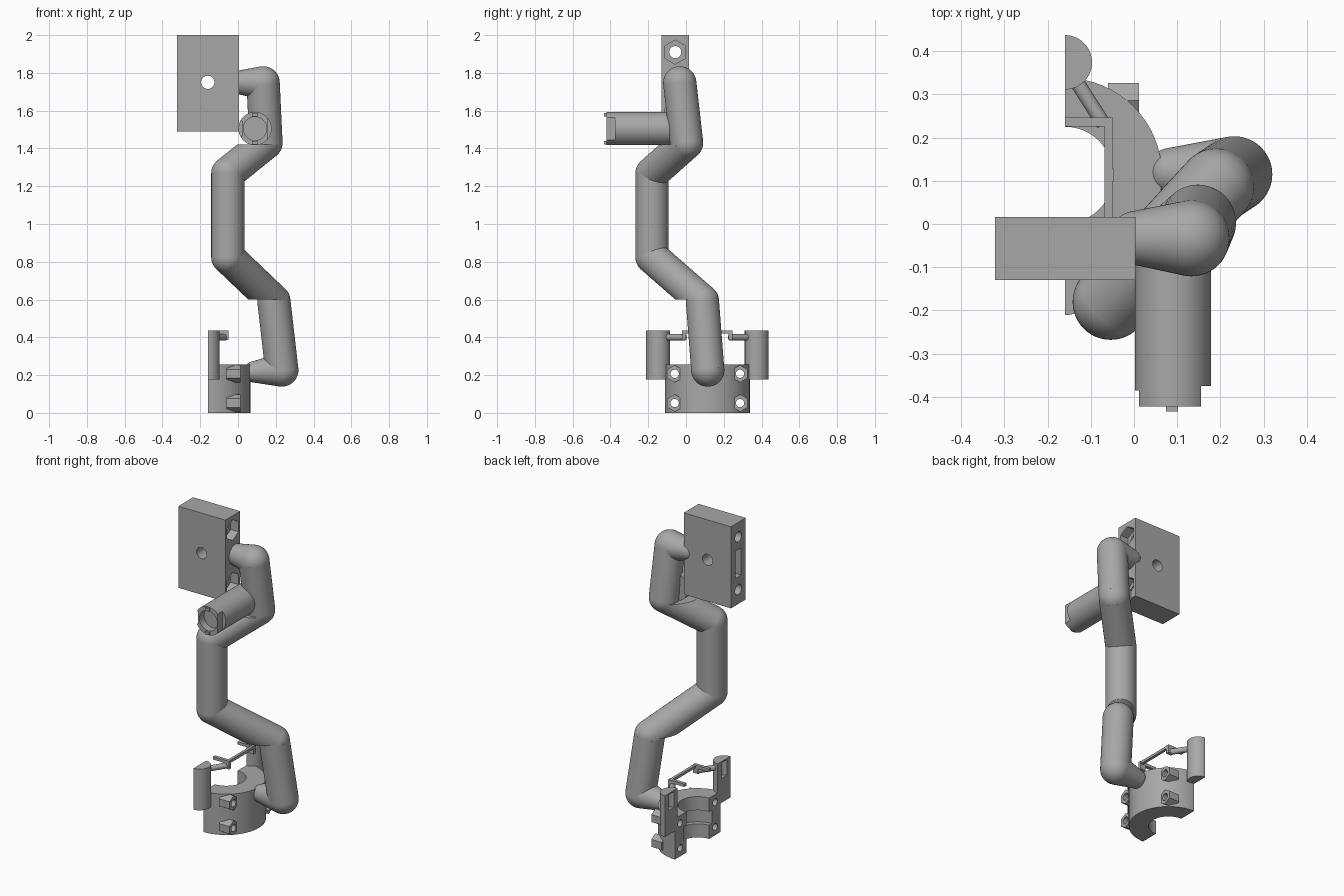
import bpy, bmesh, math
from mathutils import Vector, Matrix

if "Cube" in bpy.data.objects:
    bpy.data.objects.remove(bpy.data.objects["Cube"])

grey = bpy.data.materials.new("plain_grey")
grey.diffuse_color = (0.39, 0.39, 0.39, 1)
grey.use_nodes = True
grey.node_tree.nodes["Principled BSDF"].inputs["Base Color"].default_value = grey.diffuse_color


def finish(name, bm):
    bmesh.ops.recalc_face_normals(bm, faces=bm.faces[:])
    me = bpy.data.meshes.new(name)
    bm.to_mesh(me)
    bm.free()
    ob = bpy.data.objects.new(name, me)
    bpy.context.collection.objects.link(ob)
    me.materials.append(grey)
    return ob


def box(name, x0, x1, y0, y1, z0, z1):
    bm = bmesh.new()
    m = Matrix.Translation(((x0 + x1) / 2, (y0 + y1) / 2, (z0 + z1) / 2))
    bmesh.ops.create_cube(bm, size=1, matrix=m @ Matrix.Diagonal((x1 - x0, y1 - y0, z1 - z0, 1)))
    return finish(name, bm)


def rod(name, a, b, r1, r2=None, n=48):
    """Cylinder, cone or prism from a to b."""
    a, b = Vector(a), Vector(b)
    d = b - a
    bm = bmesh.new()
    m = Matrix.Translation((a + b) / 2) @ d.to_track_quat('Z', 'Y').to_matrix().to_4x4()
    bmesh.ops.create_cone(bm, cap_ends=True, segments=n, radius1=r1,
                          radius2=r1 if r2 is None else r2, depth=d.length, matrix=m)
    return finish(name, bm)


def ball(name, c, r):
    bm = bmesh.new()
    bmesh.ops.create_uvsphere(bm, u_segments=48, v_segments=24, radius=r,
                              matrix=Matrix.Translation(c))
    return finish(name, bm)


def boolean(ob, cutter, op='DIFFERENCE'):
    mod = ob.modifiers.new("bool", 'BOOLEAN')
    mod.operation, mod.object, mod.solver = op, cutter, 'EXACT'
    bpy.context.view_layer.objects.active = ob
    bpy.ops.object.modifier_apply(modifier=mod.name)
    bpy.data.objects.remove(cutter, do_unlink=True)
    return ob


def cut(ob, *cutters):
    for c in cutters:
        boolean(ob, c)
    return ob


# --- head block with cross hole, bolt holes, nut recesses and side slot
head = box("head_block", -0.322, 0.004, -0.13, 0.016, 1.49, 2.0)
cut(head, rod("c", (-0.16, -0.3, 1.75), (-0.16, 0.3, 1.75), 0.035, n=32))
for z in (1.91, 1.58):
    cut(head, rod("c", (-0.5, -0.057, z), (0.2, -0.057, z), 0.032, n=32),
        rod("c", (-0.05, -0.057, z), (0.2, -0.057, z), 0.064, n=6))
cut(head, box("c", -0.5, -0.25, -0.085, -0.03, 1.66, 1.83))

# --- bent arm: straight tubes joined by ball elbows
R = 0.088
elbows = [(0.232, 0.115, 0.227), (0.19, 0.087, 0.592), (-0.054, -0.18, 0.825),
          (-0.054, -0.18, 1.268), (0.148, 0.003, 1.43), (0.133, -0.033, 1.747)]
for i, p in enumerate(elbows):
    ball(f"elbow_{i + 1}", p, R)
tubes = [rod(f"arm_tube_{i + 1}", a, b, R) for i, (a, b) in enumerate(zip(elbows, elbows[1:]))]
# flat joint faces on the two slanted tubes
cut(tubes[1], box("c", -1, 1, -1, 1, 0.2, 0.6))
cut(tubes[3], box("c", -1, 1, -1, 1, 1.42, 1.8))


def taper(name, tip, r, elbow):
    """Tapered, round-ended stub from an elbow."""
    tip, elbow = Vector(tip), Vector(elbow)
    u = (elbow - tip).normalized()
    s = (R - r) / (elbow - tip).length
    k = math.sqrt(1 - s * s)
    rod(name, tip - u * r * s, elbow - u * R * s, r * k, R * k)
    ball(name + "_end", tip, r)


taper("lower_stub", (0.085, 0.12, 0.217), 0.056, elbows[0])
taper("upper_stub", (0.005, -0.032, 1.75), 0.062, elbows[5])

# --- side grip with hollow, partly open end
grip = rod("side_grip", (0.09, -0.02, 1.505), (0.09, -0.422, 1.505), R)
cut(grip, rod("c", (0.09, -0.375, 1.505), (0.09, -0.6, 1.505), 0.062),
    box("c", 0.155, 0.3, -0.6, -0.375, 1.3, 1.7),
    box("c", -0.1, 0.02, -0.6, -0.385, 1.465, 1.545))
for z0, z1 in ((1.57, 1.588), (1.422, 1.44)):
    box("grip_tab", 0.074, 0.102, -0.434, -0.37, z0, z1)

# --- half ring clamp, with inner groove, bolt holes and hex bosses
CX, CY = -0.16, 0.113
clamp = rod("half_clamp", (CX, CY, 0), (CX, CY, 0.255), 0.225, n=64)
cut(clamp, rod("c", (CX, CY, -0.1), (CX, CY, 0.4), 0.112, n=64),
    rod("c", (CX, CY, 0.085), (CX, CY, 0.17), 0.14, n=64),
    box("c", -0.6, CX, -0.4, 0.6, -0.1, 0.5))
for y in (CY - 0.173, CY + 0.173):
    for z in (0.052, 0.207):
        boss = rod("hex_boss", (-0.06, y, z), (0.012, y, z), 0.046, n=6)
        for ob in (clamp, boss):
            cut(ob, rod("c", (-0.4, y, z), (0.2, y, z), 0.022, n=24))

# --- side posts, link rods and bridge, mirrored about the clamp axis
for s, side in ((1, "back"), (-1, "front")):
    py = CY + s * 0.261
    post = rod(side + "_post", (CX, py, 0.178), (CX, py, 0.436), 0.063)
    cut(post, box("c", -0.6, CX, py - 0.3, py + 0.3, 0, 0.6),
        rod("c", (CX, py, 0.33), (CX, py, 0.428), 0.027, n=24))
    rod(side + "_link", (-0.145, CY + s * 0.235, 0.4), (-0.07, CY + s * 0.118, 0.4), 0.017, n=24)
    ya, yb = sorted((CY + s * 0.112, CY + s * 0.133))
    box(side + "_bridge_leg", CX, -0.049, ya, yb, 0.418, 0.436)
    box(side + "_bridge_foot", -0.085, -0.049, ya, yb, 0.385, 0.425)
box("bridge_bar", -0.068, -0.05, CY - 0.125, CY + 0.125, 0.419, 0.435)

# --- smooth round surfaces, keep edges crisp
for ob in bpy.context.scene.objects:
    ob.select_set(True)
    bpy.context.view_layer.objects.active = ob
bpy.ops.object.shade_smooth_by_angle(angle=math.radians(30))
